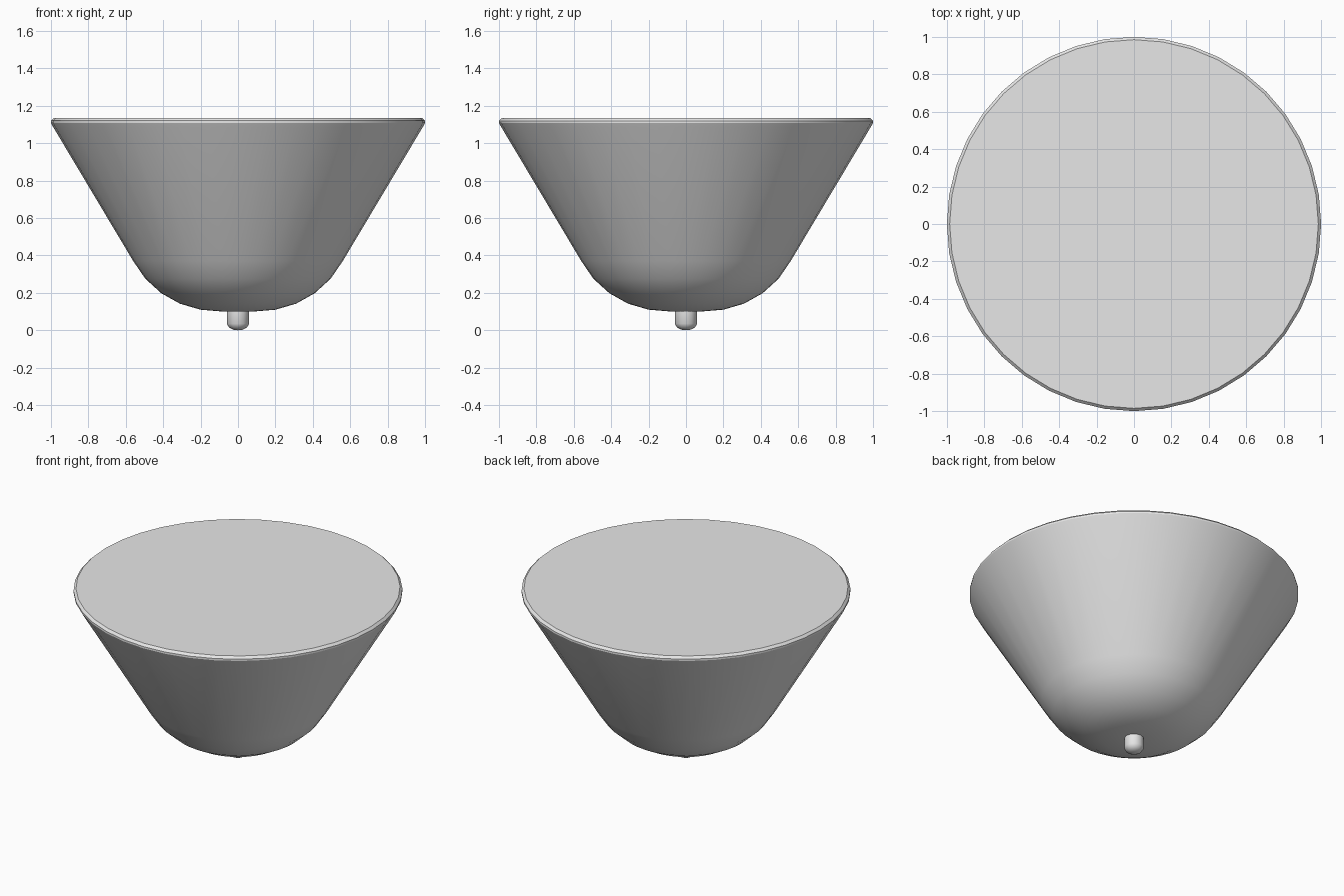
import bpy
import bmesh
import math

cube = bpy.data.objects.get("Cube")
if cube:
    bpy.data.objects.remove(cube, do_unlink=True)

GREY = (0.8, 0.8, 0.8, 1)
grey = bpy.data.materials.new("light grey")
grey.use_nodes = True
grey.diffuse_color = GREY
grey.node_tree.nodes["Principled BSDF"].inputs["Base Color"].default_value = GREY


def lathe(name, profile, steps, sharp):
    """Spin a (radius, height) profile around z; it starts and ends on the axis."""
    bm = bmesh.new()
    verts = [bm.verts.new((r, 0, z)) for r, z in profile]
    edges = [bm.edges.new(pair) for pair in zip(verts, verts[1:])]
    bmesh.ops.spin(bm, geom=verts + edges, cent=(0, 0, 0), axis=(0, 0, 1),
                   angle=math.tau, steps=steps, use_merge=True)
    bmesh.ops.remove_doubles(bm, verts=bm.verts, dist=0.0001)
    bmesh.ops.recalc_face_normals(bm, faces=bm.faces)
    mesh = bpy.data.meshes.new(name)
    bm.to_mesh(mesh)
    bm.free()
    mesh.materials.append(grey)
    obj = bpy.data.objects.new(name, mesh)
    bpy.context.collection.objects.link(obj)
    bpy.ops.object.select_all(action="DESELECT")
    obj.select_set(True)
    bpy.context.view_layer.objects.active = obj
    bpy.ops.object.shade_smooth_by_angle(angle=math.radians(sharp))
    return obj


# Flared bowl with a rounded base, straight wall, thin rim and flat closed top
lathe("bowl", [(0, 0.1), (0.08, 0.1), (0.2, 0.11), (0.31, 0.142), (0.41, 0.198),
               (0.495, 0.275), (0.56, 0.37), (0.987, 1.085), (1, 1.108),
               (1, 1.12), (0.985, 1.135), (0, 1.135)], 40, 28)

# Small round-ended knob under the bowl
lathe("bottom_knob", [(0, 0), (0.025, 0.003), (0.047, 0.014), (0.06, 0.035),
                      (0.06, 0.105), (0, 0.105)], 12, 40)
